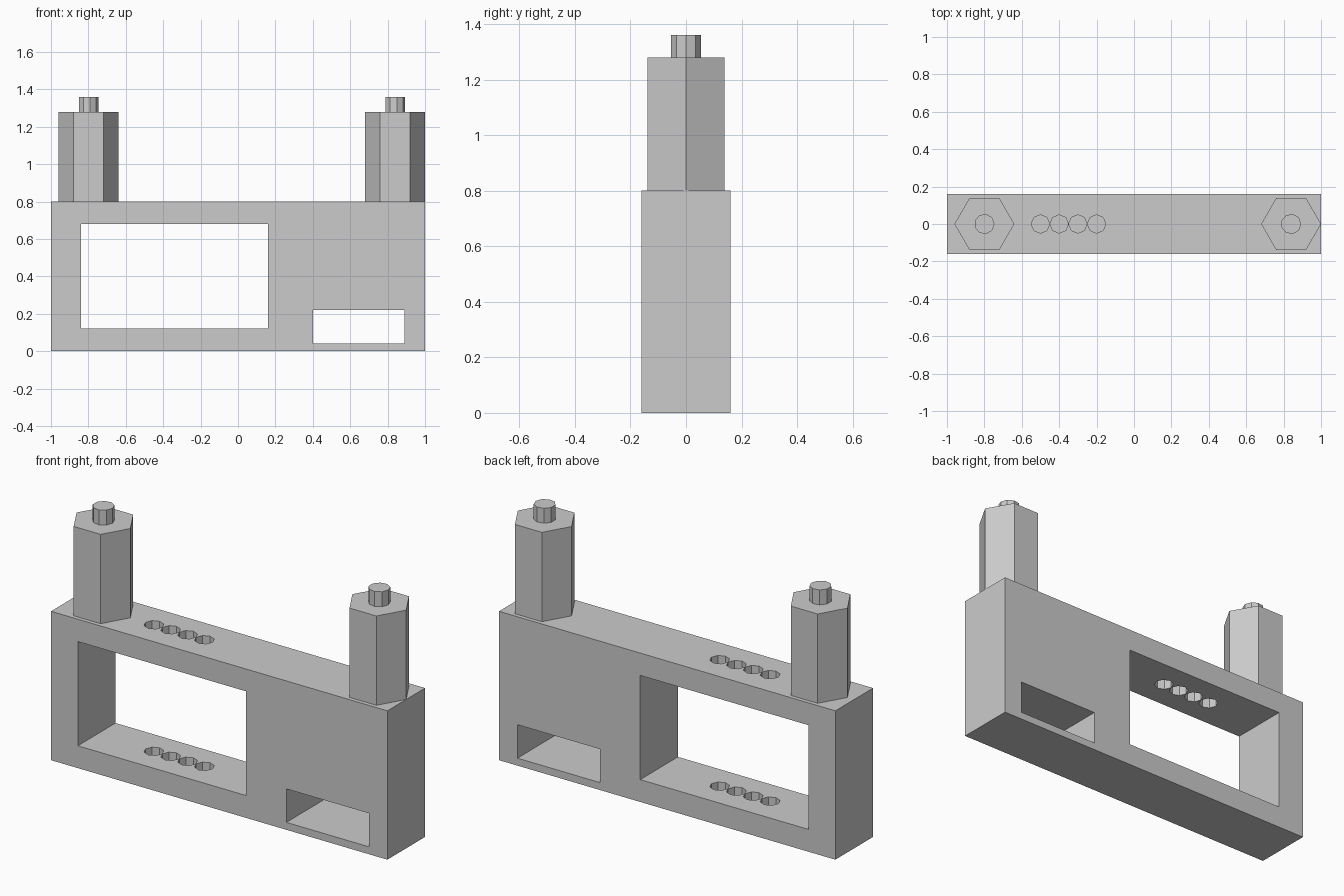
import bpy, bmesh
from math import cos, sin, tau

if "Cube" in bpy.data.objects:
    bpy.data.objects.remove(bpy.data.objects["Cube"], do_unlink=True)

grey = bpy.data.materials.new("light_grey")
grey.use_nodes = True
grey.diffuse_color = (0.6, 0.6, 0.6, 1)
grey.node_tree.nodes["Principled BSDF"].inputs["Base Color"].default_value = (0.6, 0.6, 0.6, 1)


def extruded(name, outline, vector):
    """Solid made by pushing a flat outline along a vector."""
    bm = bmesh.new()
    face = bm.faces.new([bm.verts.new(p) for p in outline])
    top = bmesh.ops.extrude_face_region(bm, geom=[face], use_keep_orig=True)["geom"]
    bmesh.ops.translate(bm, verts=[v for v in top if isinstance(v, bmesh.types.BMVert)], vec=vector)
    bmesh.ops.recalc_face_normals(bm, faces=bm.faces)
    mesh = bpy.data.meshes.new(name)
    bm.to_mesh(mesh)
    bm.free()
    mesh.materials.append(grey)
    ob = bpy.data.objects.new(name, mesh)
    bpy.context.collection.objects.link(ob)
    return ob


def block(name, x0, x1, z0, z1, half_depth):
    y = -half_depth
    outline = [(x0, y, z0), (x1, y, z0), (x1, y, z1), (x0, y, z1)]
    return extruded(name, outline, (0, 2 * half_depth, 0))


def prism(name, sides, radius, x, z0, z1):
    angles = [tau * i / sides for i in range(sides)]
    outline = [(x + radius * cos(a), radius * sin(a), z0) for a in angles]
    return extruded(name, outline, (0, 0, z1 - z0))


# Body with two through windows and a row of vertical holes, blind at the bottom
body = block("body", -1, 1, 0, 0.8, 0.16)
cutters = [block("large_window_cutter", -0.84, 0.16, 0.12, 0.68, 0.3),
           block("small_window_cutter", 0.4, 0.89, 0.04, 0.22, 0.3)]
for i in range(4):
    cutters.append(prism("hole_cutter", 8, 0.049, -0.5 + 0.1 * i, 0.04, 0.9))

for cutter in cutters:
    cutter.hide_render = True
    mod = body.modifiers.new("cut", "BOOLEAN")
    mod.operation = "DIFFERENCE"
    mod.solver = "EXACT"
    mod.object = cutter

# Bake the cuts and drop the cutters
bpy.context.view_layer.update()
graph = bpy.context.evaluated_depsgraph_get()
cut_mesh = bpy.data.meshes.new_from_object(body.evaluated_get(graph))
body.modifiers.clear()
body.data = cut_mesh
for cutter in cutters:
    bpy.data.objects.remove(cutter, do_unlink=True)

# Hexagonal posts with a small pin on top
for side, x in (("right", -0.8), ("left", 0.84)):
    prism(side + "_post", 6, 0.16, x, 0.8, 1.28)
    prism(side + "_pin", 9, 0.054, x, 1.28, 1.36)
